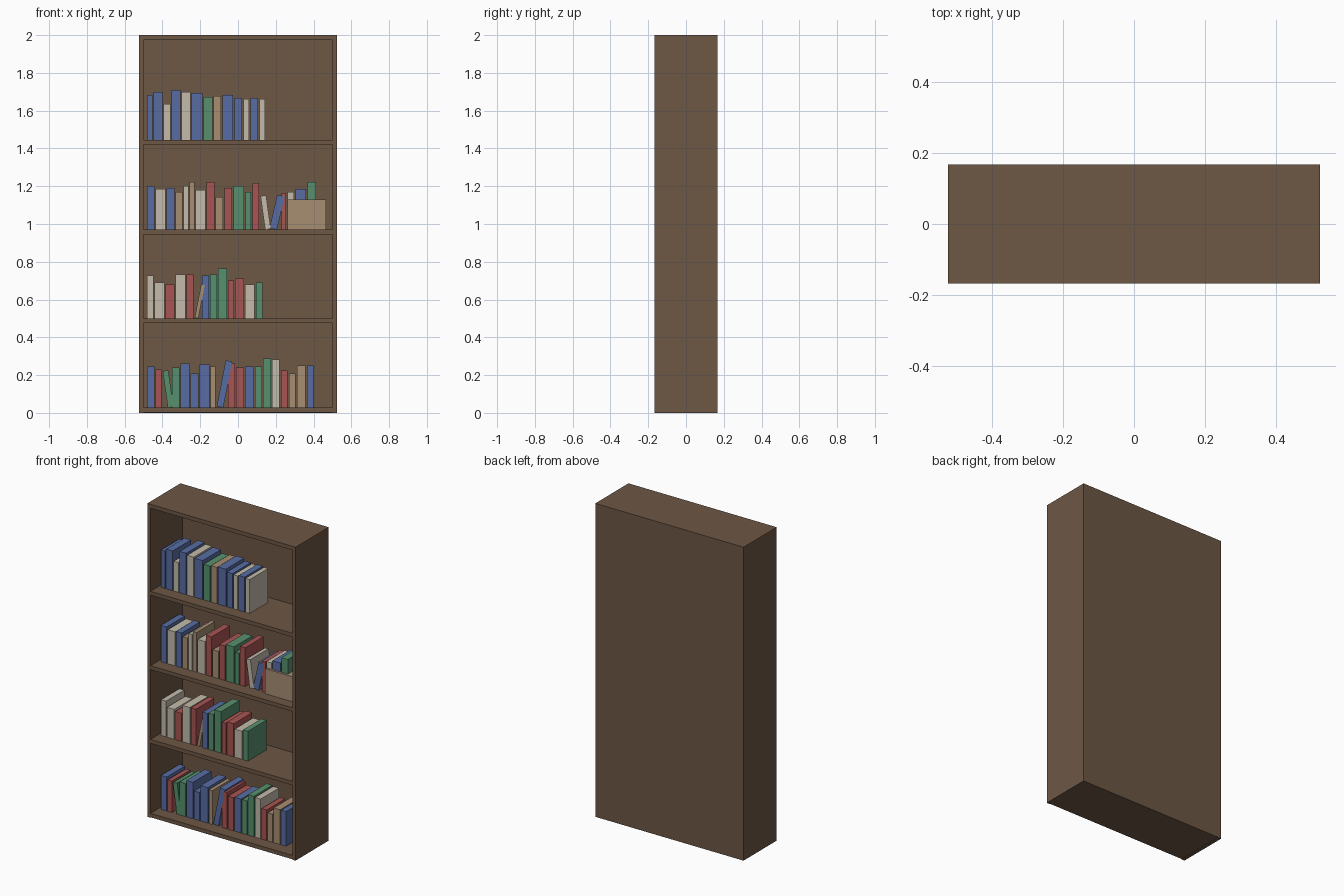
import bpy
import bmesh
from math import radians, sin
from mathutils import Matrix, Vector

cube = bpy.data.objects.get("Cube")
if cube:
    bpy.data.objects.remove(cube, do_unlink=True)


def material(name, colour):
    mat = bpy.data.materials.new(name)
    mat.use_nodes = True
    mat.diffuse_color = (*colour, 1)
    mat.node_tree.nodes["Principled BSDF"].inputs["Base Color"].default_value = (*colour, 1)
    return mat


wood = material("brown wood", (0.153, 0.095, 0.06))
blue = material("blue cover", (0.097, 0.152, 0.37))
red = material("red cover", (0.39, 0.09, 0.085))
green = material("green cover", (0.095, 0.28, 0.155))
tan = material("tan cover", (0.39, 0.27, 0.17))
cream = material("cream cover", (0.55, 0.50, 0.41))


def box(name, low, high, mat, pivot=None, lean=0):
    """Box between two corners, optionally tipped sideways about a pivot."""
    low, high = Vector(low), Vector(high)
    bm = bmesh.new()
    bmesh.ops.create_cube(bm, size=1)
    bmesh.ops.scale(bm, vec=high - low, verts=bm.verts)
    bmesh.ops.translate(bm, vec=(low + high) / 2, verts=bm.verts)
    if lean:
        bmesh.ops.rotate(bm, cent=pivot, verts=bm.verts,
                         matrix=Matrix.Rotation(radians(lean), 3, "Y"))
    mesh = bpy.data.meshes.new(name)
    bm.to_mesh(mesh)
    bm.free()
    mesh.materials.append(mat)
    obj = bpy.data.objects.new(name, mesh)
    bpy.context.collection.objects.link(obj)
    return obj


# Carcass: sides, back, top, bottom and shelves
WIDTH, DEPTH, HEIGHT, BOARD = 0.523, 0.167, 2.0, 0.022
INNER = WIDTH - BOARD
box("right_side", (-WIDTH, -DEPTH, 0), (-INNER, DEPTH, HEIGHT), wood)
box("left_side", (INNER, -DEPTH, 0), (WIDTH, DEPTH, HEIGHT), wood)
box("back_panel", (-INNER, DEPTH - 0.01, 0), (INNER, DEPTH, HEIGHT), wood)
shelf_tops = {"bottom": 0.028, "lower": 0.5, "middle": 0.97, "upper": 1.445, "top": HEIGHT}
for name, z in shelf_tops.items():
    box(name + "_board", (-INNER, -DEPTH, max(0, z - BOARD - 0.003)),
        (INNER, DEPTH - 0.01, z), wood)

# Books, left to right: cover, spacing, height and optional lean in degrees
rows = {
    "upper": [
        (blue, 7, 45), (blue, 10, 48), (cream, 8, 36), (blue, 10, 50), (cream, 10, 48),
        (blue, 12, 47), (green, 10, 43), (tan, 9, 44), (blue, 12, 45), (blue, 9, 42),
        (cream, 7, 41), (blue, 9, 42), (cream, 7, 41)],
    "middle": [
        (blue, 9, 44), (cream, 11, 41), (blue, 9, 42), (tan, 8, 38), (cream, 6, 44),
        (tan, 6, 48), (cream, 11, 40), (red, 9, 48), (tan, 9, 33), (red, 9, 42),
        (green, 12, 44), (green, 7, 38), (red, 8, 47), (cream, 7, 34, -8),
        (blue, 9, 34, 13), (red, 6, 37), (cream, 8, 38), (blue, 12, 41), (green, 10, 48)],
    "lower": [
        (cream, 8, 43), (cream, 11, 36), (red, 10, 34), (cream, 11, 44), (red, 8, 44),
        (tan, 5, 34, 11), (blue, 8, 43), (green, 8, 44), (green, 10, 50), (red, 7, 38),
        (red, 10, 40), (cream, 11, 34), (green, 8, 36)],
    "bottom": [
        (blue, 9, 41), (red, 7, 38), (green, 7, 37, -8), (green, 9, 40), (blue, 10, 44),
        (blue, 9, 34), (blue, 11, 43), (tan, 6, 41), (blue, 8, 47, 11), (red, 8, 44),
        (red, 9, 40), (blue, 10, 41), (green, 8, 41), (green, 9, 49), (cream, 9, 48),
        (red, 8, 37), (tan, 8, 34), (tan, 10, 42), (blue, 8, 42)],
}
UNIT, GAP = 0.00528, 0.007
FRONT, BACK = -0.087, 0.098
for row, books in rows.items():
    x, z = -0.483, shelf_tops[row]
    for number, (cover, spacing, tall, *tilt) in enumerate(books):
        lean = tilt[0] if tilt else 0
        tall *= UNIT
        shift = tall * abs(sin(radians(lean)))
        left = x + (shift if lean < 0 else 0)
        right = left + spacing * UNIT - GAP
        pivot = (right if lean > 0 else left, 0, z)
        box(f"{row}_book_{number}", (left, FRONT, z), (right, BACK, z + tall),
            cover, pivot, lean)
        x += spacing * UNIT + 0.4 * shift

# Storage box at the end of the middle shelf
box("storage_box", (0.262, -0.1, 0.97), (0.465, 0.1, 1.13), tan)
